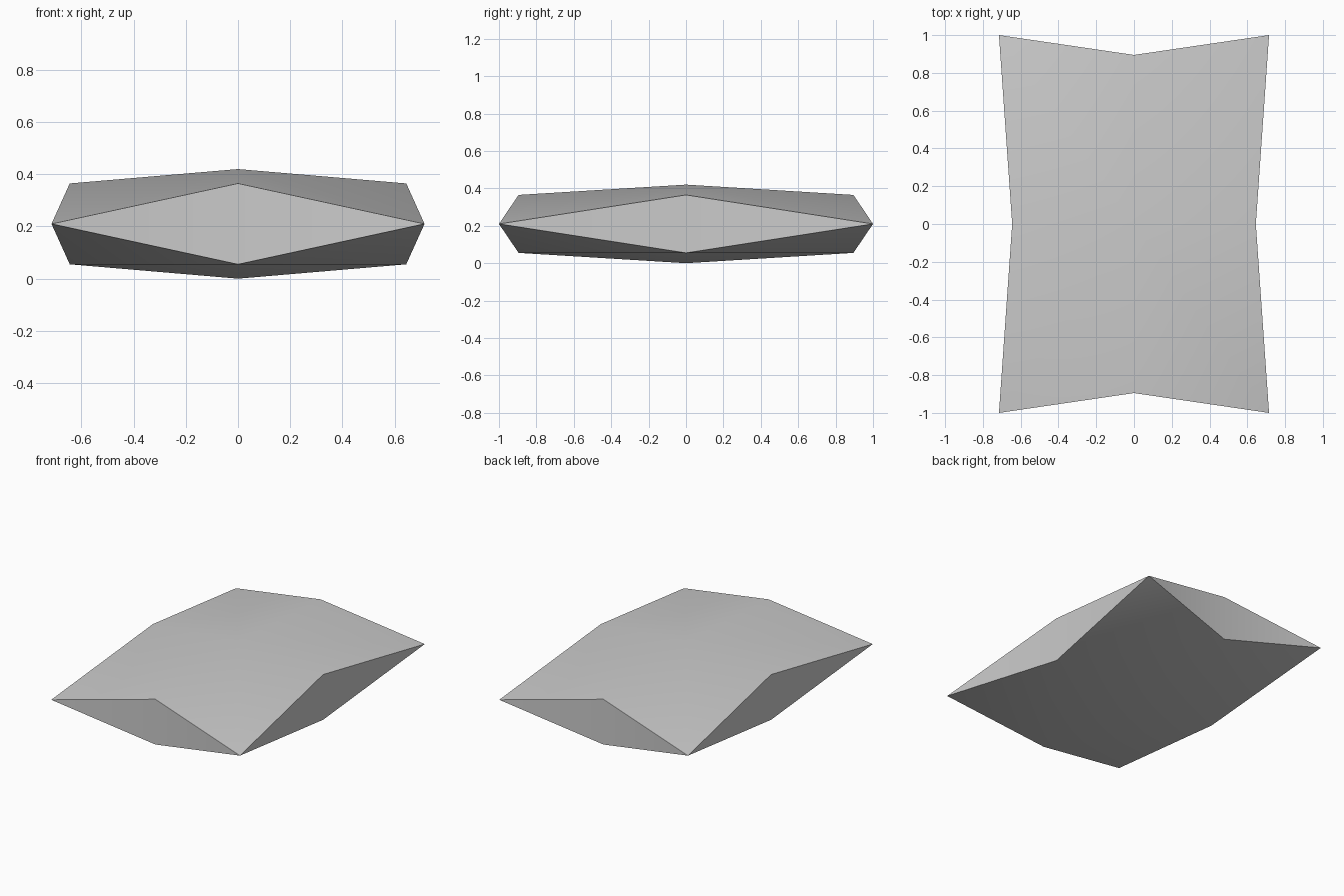
import bpy
import bmesh
import math

cube = bpy.data.objects.get("Cube")
if cube:
    bpy.data.objects.remove(cube, do_unlink=True)

# Cushion dimensions
CORNER_X, CORNER_Y = 0.715, 1.0   # pointed corners
WAIST_X, WAIST_Y = 0.645, 0.895   # pinched middles of the sides
MID_Z = 0.21                      # height of the corners
EDGE_RISE, CENTRE_RISE = 0.155, 0.21

bm = bmesh.new()
signs = (-1, 1)

# Four corners shared by the top, bottom and side panels
corner = {(sx, sy): bm.verts.new((sx * CORNER_X, sy * CORNER_Y, MID_Z))
          for sx in signs for sy in signs}

# Side middles and centre for the top (1) and bottom (-1)
mid_x, mid_y, centre = {}, {}, {}
for side in signs:
    z = MID_Z + side * EDGE_RISE
    centre[side] = bm.verts.new((0, 0, MID_Z + side * CENTRE_RISE))
    for s in signs:
        mid_x[s, side] = bm.verts.new((s * WAIST_X, 0, z))
        mid_y[s, side] = bm.verts.new((0, s * WAIST_Y, z))

for (sx, sy), c in corner.items():
    # Top quarter, creased from corner to centre
    bm.faces.new((c, mid_x[sx, 1], centre[1]))
    bm.faces.new((c, centre[1], mid_y[sy, 1]))
    # Bottom quarter, creased between the side middles
    bm.faces.new((c, mid_x[sx, -1], mid_y[sy, -1]))
    bm.faces.new((centre[-1], mid_x[sx, -1], mid_y[sy, -1]))
    # Half of each diamond-shaped side panel
    bm.faces.new((c, mid_x[sx, 1], mid_x[sx, -1]))
    bm.faces.new((c, mid_y[sy, 1], mid_y[sy, -1]))

bmesh.ops.recalc_face_normals(bm, faces=bm.faces[:])
mesh = bpy.data.meshes.new("cushion")
bm.to_mesh(mesh)
bm.free()

cushion = bpy.data.objects.new("cushion", mesh)
bpy.context.scene.collection.objects.link(cushion)

# Plain grey fabric
grey = bpy.data.materials.new("grey_fabric")
grey.use_nodes = True
colour = (0.6, 0.6, 0.6, 1)
grey.diffuse_color = colour
bsdf = next(n for n in grey.node_tree.nodes if n.type == 'BSDF_PRINCIPLED')
bsdf.inputs["Base Color"].default_value = colour
mesh.materials.append(grey)

# Soft panels with crisp seams
for obj in bpy.context.selected_objects:
    obj.select_set(False)
cushion.select_set(True)
bpy.context.view_layer.objects.active = cushion
bpy.ops.object.shade_smooth_by_angle(angle=math.radians(30))
